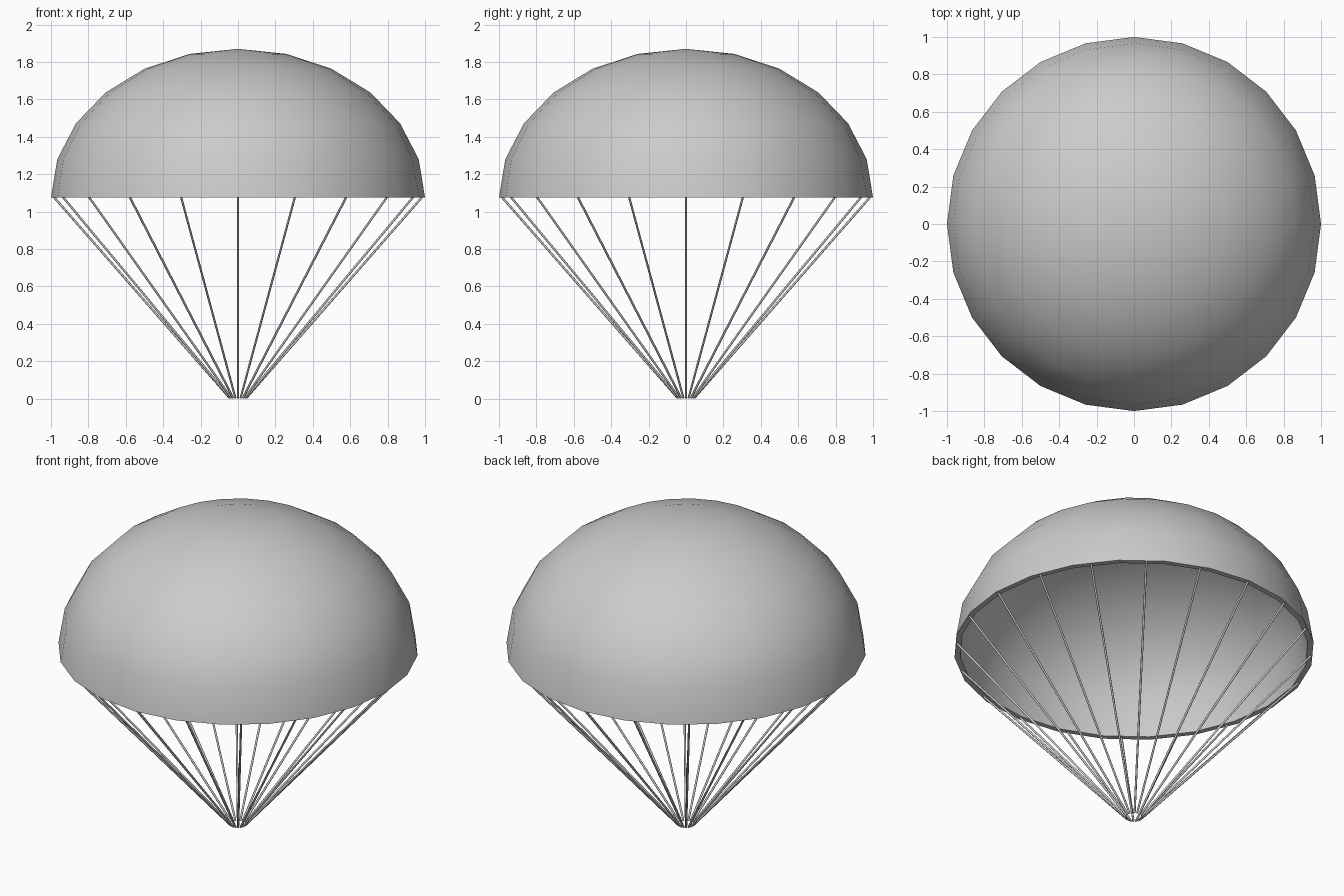
import bpy, bmesh
from math import sin, cos, pi, radians
from mathutils import Vector, Matrix

cube = bpy.data.objects.get("Cube")
if cube:
    bpy.data.objects.remove(cube)

SEGMENTS, RINGS, ROPES = 24, 6, 20
RIM_Z, HEIGHT, THICKNESS = 1.075, 0.795, 0.032

grey = bpy.data.materials.new("light grey")
grey.use_nodes = True
colour = (0.6, 0.6, 0.6, 1)
grey.diffuse_color = colour
grey.node_tree.nodes["Principled BSDF"].inputs["Base Color"].default_value = colour


def finish(bm, name, angle):
    bmesh.ops.remove_doubles(bm, verts=bm.verts, dist=1e-5)
    bmesh.ops.recalc_face_normals(bm, faces=bm.faces)
    mesh = bpy.data.meshes.new(name)
    bm.to_mesh(mesh)
    bm.free()
    mesh.materials.append(grey)
    obj = bpy.data.objects.new(name, mesh)
    bpy.context.collection.objects.link(obj)
    bpy.ops.object.select_all(action='DESELECT')
    obj.select_set(True)
    bpy.context.view_layer.objects.active = obj
    bpy.ops.object.shade_smooth_by_angle(angle=radians(angle))
    return obj


# Canopy: a thin half-ellipsoid shell, turned from its outer and inner arcs
def arc(inset):
    return [Vector(((1 - inset) * cos(a), 0, RIM_Z + (HEIGHT - inset) * sin(a)))
            for a in (i * pi / 2 / RINGS for i in range(RINGS + 1))]


bm = bmesh.new()
outer, inner = [[bm.verts.new(p) for p in arc(t)] for t in (0, THICKNESS)]
chain = outer[::-1] + inner
edges = [bm.edges.new(pair) for pair in zip(chain, chain[1:])]
bmesh.ops.spin(bm, geom=chain + edges, cent=(0, 0, 0), axis=(0, 0, 1),
               angle=2 * pi, steps=SEGMENTS, use_merge=True)
finish(bm, "canopy", 40)

# Suspension lines: thin rods from the rim down to a small gathering circle
bm = bmesh.new()
for i in range(ROPES):
    a = 2 * pi * i / ROPES
    out = Vector((cos(a), sin(a), 0))
    low = out * 0.045 + Vector((0, 0, 0.004))
    high = out * 0.985 + Vector((0, 0, RIM_Z + 0.003))
    span = high - low
    place = Matrix.Translation((low + high) / 2) @ span.to_track_quat('Z', 'Y').to_matrix().to_4x4()
    bmesh.ops.create_cone(bm, cap_ends=True, segments=8, radius1=0.006,
                          radius2=0.006, depth=span.length, matrix=place)
finish(bm, "suspension_lines", 50)
